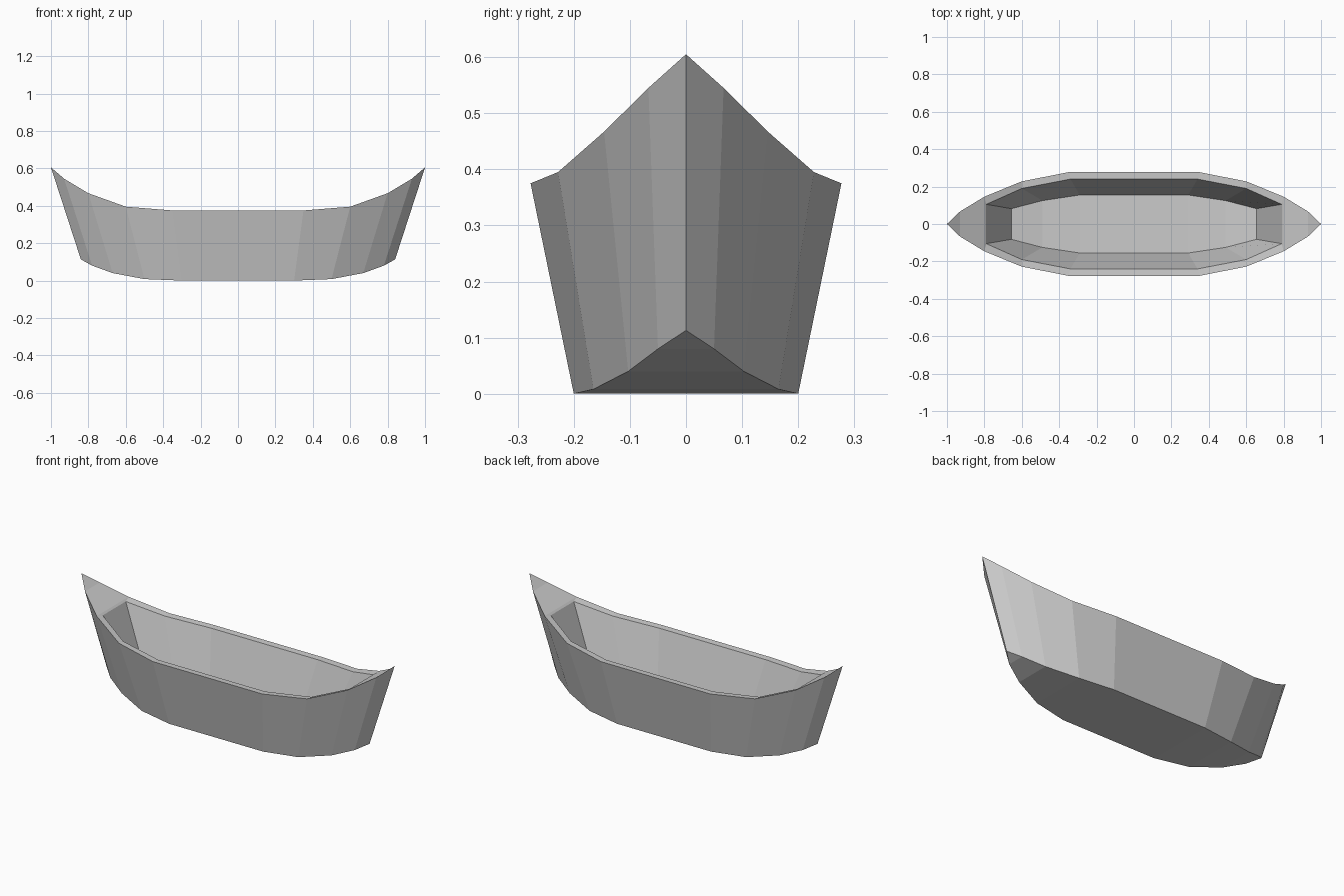
import bpy, bmesh

if "Cube" in bpy.data.objects:
    bpy.data.objects.remove(bpy.data.objects["Cube"])

# Half-boat stations from bow to midship: (x, half width, z)
SHEER = [(1, 0, .605), (.93, .067, .545), (.8, .146, .467), (.6, .228, .395), (.35, .277, .375)]
CHINE = [(.84, 0, .113), (.78, .05, .08), (.67, .103, .04), (.5, .165, .008), (.3, .2, 0)]
RIM = [(.79, .105, .458), (.6, .19, .392), (.34, .24, .373)]
FLOOR = [(.655, .082, .105), (.49, .125, .075), (.29, .155, .065)]

bm = bmesh.new()


def stations(half):
    """Mirror to both ends and both sides: list of (left, right) vertex pairs."""
    full = half + [(-x, y, z) for x, y, z in reversed(half)]
    return [(bm.verts.new((x, y, z)), bm.verts.new((x, -y, z))) for x, y, z in full]


def strip(a, b):
    for i in range(len(a) - 1):
        bm.faces.new((a[i], a[i + 1], b[i + 1], b[i]))


sheer, chine, rim, floor = map(stations, (SHEER, CHINE, RIM, FLOOR))

for s in (0, 1):
    def side(pairs):
        return [p[s] for p in pairs]
    strip(side(sheer), side(chine))          # outer planking
    strip(side(sheer)[2:-2], side(rim))      # gunwale
    strip(side(rim), side(floor))            # inner planking

# Bottom and cockpit floor
for pairs in (chine, floor):
    strip([p[0] for p in pairs], [p[1] for p in pairs])

# Bow and stern decks, and cockpit end walls
for deck, r, f in ((sheer[:3], rim[0], floor[0]), (sheer[:-4:-1], rim[-1], floor[-1])):
    strip([p[0] for p in deck] + [r[0]], [p[1] for p in deck] + [r[1]])
    bm.faces.new((r[0], r[1], f[1], f[0]))

# Close the pointed ends
bmesh.ops.remove_doubles(bm, verts=bm.verts, dist=1e-5)
bmesh.ops.recalc_face_normals(bm, faces=bm.faces)

mesh = bpy.data.meshes.new("boat_hull")
bm.to_mesh(mesh)
bm.free()
hull = bpy.data.objects.new("boat_hull", mesh)
bpy.context.collection.objects.link(hull)

grey = bpy.data.materials.new("hull_grey")
grey.diffuse_color = (.6, .6, .6, 1)
grey.use_nodes = True
grey.node_tree.nodes["Principled BSDF"].inputs["Base Color"].default_value = grey.diffuse_color
mesh.materials.append(grey)
